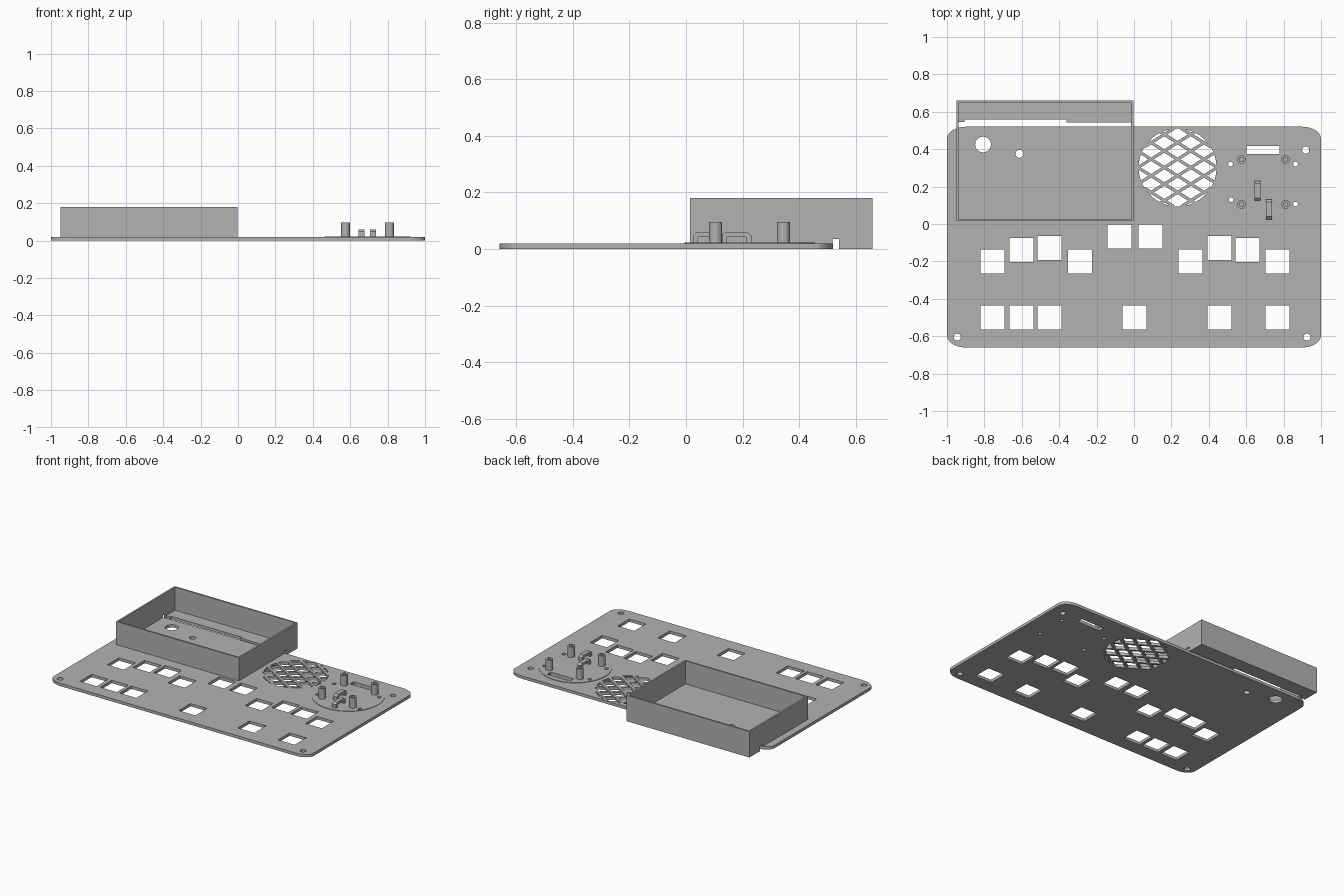
import bpy, math

cube = bpy.data.objects.get("Cube")
if cube:
    bpy.data.objects.remove(cube, do_unlink=True)

grey = bpy.data.materials.new("plain grey")
grey.use_nodes = True
GREY = (0.45, 0.45, 0.45, 1)
grey.diffuse_color = GREY
grey.node_tree.nodes["Principled BSDF"].inputs["Base Color"].default_value = GREY


def rect(cx, cy, w, h):
    return [(cx + sx * w / 2, cy + sy * h / 2)
            for sx, sy in ((-1, -1), (1, -1), (1, 1), (-1, 1))]


def circle(cx, cy, r, n=32):
    return [(cx + r * math.cos(2 * math.pi * i / n),
             cy + r * math.sin(2 * math.pi * i / n)) for i in range(n)]


def slab(name, loops, z0, z1, matrix=None):
    """Extrude an outline with holes from z0 to z1, optionally reoriented."""
    curve = bpy.data.curves.new(name, 'CURVE')
    curve.dimensions = '2D'
    curve.fill_mode = 'BOTH'
    curve.extrude = (z1 - z0) / 2
    for loop in loops:
        spline = curve.splines.new('POLY')
        spline.points.add(len(loop) - 1)
        for point, (x, y) in zip(spline.points, loop):
            point.co = (x, y, 0, 1)
        spline.use_cyclic_u = True
    temp = bpy.data.objects.new(name + " outline", curve)
    bpy.context.collection.objects.link(temp)
    bpy.context.view_layer.update()
    graph = bpy.context.evaluated_depsgraph_get()
    mesh = bpy.data.meshes.new_from_object(temp.evaluated_get(graph))
    bpy.data.objects.remove(temp, do_unlink=True)
    for v in mesh.vertices:
        v.co.z += (z0 + z1) / 2
        if matrix == 'YZ':      # profile drawn in y-z, thickness along x
            v.co = (v.co.z, v.co.x, v.co.y)
    mesh.materials.clear()
    mesh.materials.append(grey)
    mesh.shade_flat()
    obj = bpy.data.objects.new(name, mesh)
    bpy.context.collection.objects.link(obj)
    return obj


T = 0.02                       # panel thickness

# Panel outline with softly rounded corners
RX, RY = 0.1, 0.065
outline = []
for k, (cx, cy) in enumerate(((1 - RX, 0.52 - RY), (RX - 1, 0.52 - RY),
                              (RX - 1, RY - 0.66), (1 - RX, RY - 0.66))):
    for i in range(9):
        a = math.pi / 2 * (k + i / 8)
        outline.append((cx + RX * math.cos(a), cy + RY * math.sin(a)))

# Square button openings
KEY = 0.128
keys = [(x, -0.2) for x in (-0.757, -0.289, 0.302, 0.767)]
keys += [(x, -0.139) for x in (-0.602, 0.607)]
keys += [(x, -0.128) for x in (-0.452, 0.457)]
keys += [(x, -0.067) for x in (-0.077, 0.088)]
keys += [(x, -0.5) for x in (-0.757, -0.602, -0.452, 0.003, 0.457, 0.767)]
holes = [rect(x, y, KEY, KEY) for x, y in keys]

# Round screw holes and the two holes under the tray
holes += [circle(x, y, 0.019) for x, y in
          ((-0.945, -0.605), (0.925, -0.605), (0.918, 0.395))]
holes += [circle(-0.807, 0.425, 0.042), circle(-0.612, 0.375, 0.021)]

# Speaker opening
GX, GY, GR = 0.233, 0.302, 0.208
holes.append(circle(GX, GY, GR, 64))

# Openings shared by the panel and the raised pad
pad_holes = [rect(0.69, 0.395, 0.178, 0.042)]
pad_holes += [circle(x, y, 0.013, 20) for x, y in
              ((0.516, 0.32), (0.864, 0.32), (0.52, 0.13), (0.864, 0.106))]

slab("panel", [outline] + holes + pad_holes, 0, T)
slab("round_pad", [circle(0.692, 0.225, 0.23, 64)] + pad_holes, T, T + 0.003)

# Diagonal speaker grille bars, trimmed to the opening
PITCH, BAR = 0.075, 0.016
for side, angle in (("rising", 32), ("falling", -32)):
    c, s = math.cos(math.radians(angle)), math.sin(math.radians(angle))
    for i in range(-2, 4):
        d = (i - 0.5) * PITCH
        half = math.sqrt(max(GR ** 2 - d ** 2, 0)) + 0.004
        bar = [(GX + x * c - y * s, GY + x * s + y * c)
               for x, y in rect(0, d, 2 * half, BAR)]
        slab(f"grille_bar_{side}_{i + 3}", [bar], 0, T)

# Hollow standoffs
for i, (x, y) in enumerate((x, y) for x in (0.575, 0.81) for y in (0.105, 0.345)):
    slab(f"standoff_{i + 1}", [circle(x, y, 0.023), circle(x, y, 0.012, 20)], T, 0.096)

# Arched cable clips
for i, (x, y0, d) in enumerate(((0.66, 0.231, -1), (0.722, 0.025, 1))):
    arch = [(0, T), (0, 0.048), (0.014, 0.06), (0.092, 0.06), (0.106, 0.048),
            (0.106, T), (0.088, T), (0.088, 0.042), (0.018, 0.042), (0.018, T)]
    slab(f"cable_clip_{i + 1}", [[(y0 + d * y, z) for y, z in arch]],
         x - 0.015, x + 0.015, 'YZ')

# Open tray overhanging the back edge
L, R, F, B, H, W = -0.95, -0.003, 0.015, 0.66, 0.18, 0.012
SEAM = 0.542
side_wall = [(F, T), (0.518, T), (0.518, 0.035), (SEAM, 0.035), (SEAM, 0),
             (B, 0), (B, H), (F, H)]
slab("tray_right_wall", [side_wall], L, L + W, 'YZ')
slab("tray_left_wall", [side_wall], R - W, R, 'YZ')
slab("tray_front_wall", [rect((L + R) / 2, F + W / 2, R - L - 2 * W, W)], T, H)
slab("tray_back_wall", [rect((L + R) / 2, B - W / 2, R - L - 2 * W, W)], 0, H)
floor = [(L + W, SEAM + 0.004), (-0.905, SEAM + 0.004), (-0.905, 0.56), (-0.36, 0.56),
         (-0.36, SEAM + 0.002), (R - W, SEAM + 0.002), (R - W, B - W), (L + W, B - W)]
slab("tray_rear_floor", [floor], 0, T)
